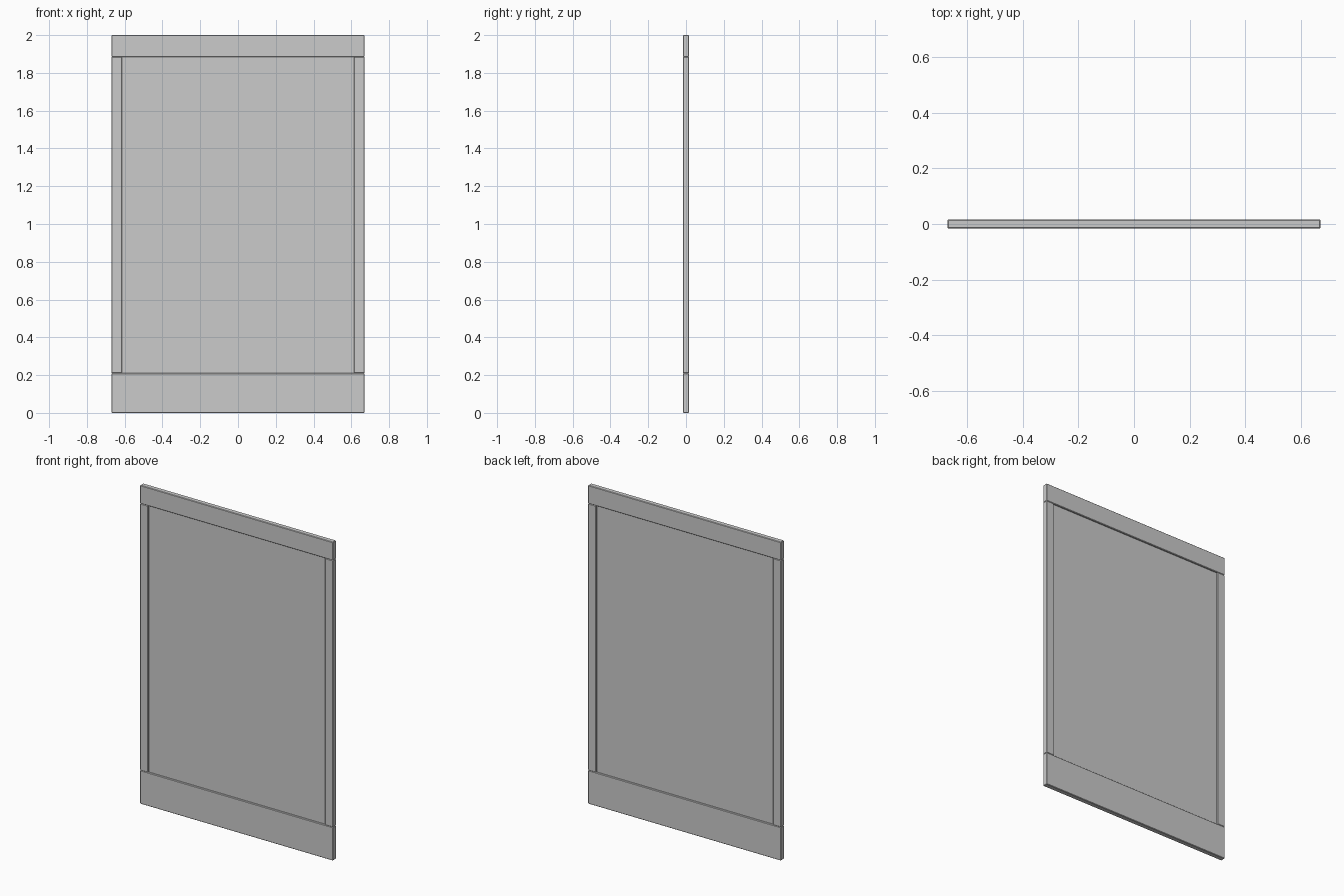
import bpy

if "Cube" in bpy.data.objects:
    bpy.data.objects.remove(bpy.data.objects["Cube"])

W, H, T = 1.34, 2.0, 0.032      # overall width, height, frame thickness
TOP, BOTTOM = 1.885, 0.21       # inner edges of the rails
STILE = 0.055


def board(name, x0, x1, z0, z1, thickness, bevel=0.0):
    bpy.ops.mesh.primitive_cube_add(size=1, location=((x0 + x1) / 2, 0, (z0 + z1) / 2))
    ob = bpy.context.object
    ob.name = name
    ob.scale = (x1 - x0, thickness, z1 - z0)
    bpy.ops.object.transform_apply(location=False, rotation=False, scale=True)
    if bevel:
        mod = ob.modifiers.new("eased_edges", 'BEVEL')
        mod.width = bevel
        mod.segments = 1
    return ob


# Horizontal rails
board("top_rail", -W / 2, W / 2, TOP, H, T, 0.003)
board("bottom_rail", -W / 2, W / 2, 0, BOTTOM, T, 0.003)

# Vertical stiles
for side, name in ((-1, "left_stile"), (1, "right_stile")):
    xs = sorted((side * W / 2, side * (W / 2 - STILE)))
    board(name, xs[0], xs[1], BOTTOM, TOP, T, 0.003)

# Thin recessed panel held in the middle of the frame
board("centre_panel", -W / 2 + STILE - 0.005, W / 2 - STILE + 0.005,
      BOTTOM - 0.005, TOP + 0.005, 0.011)
